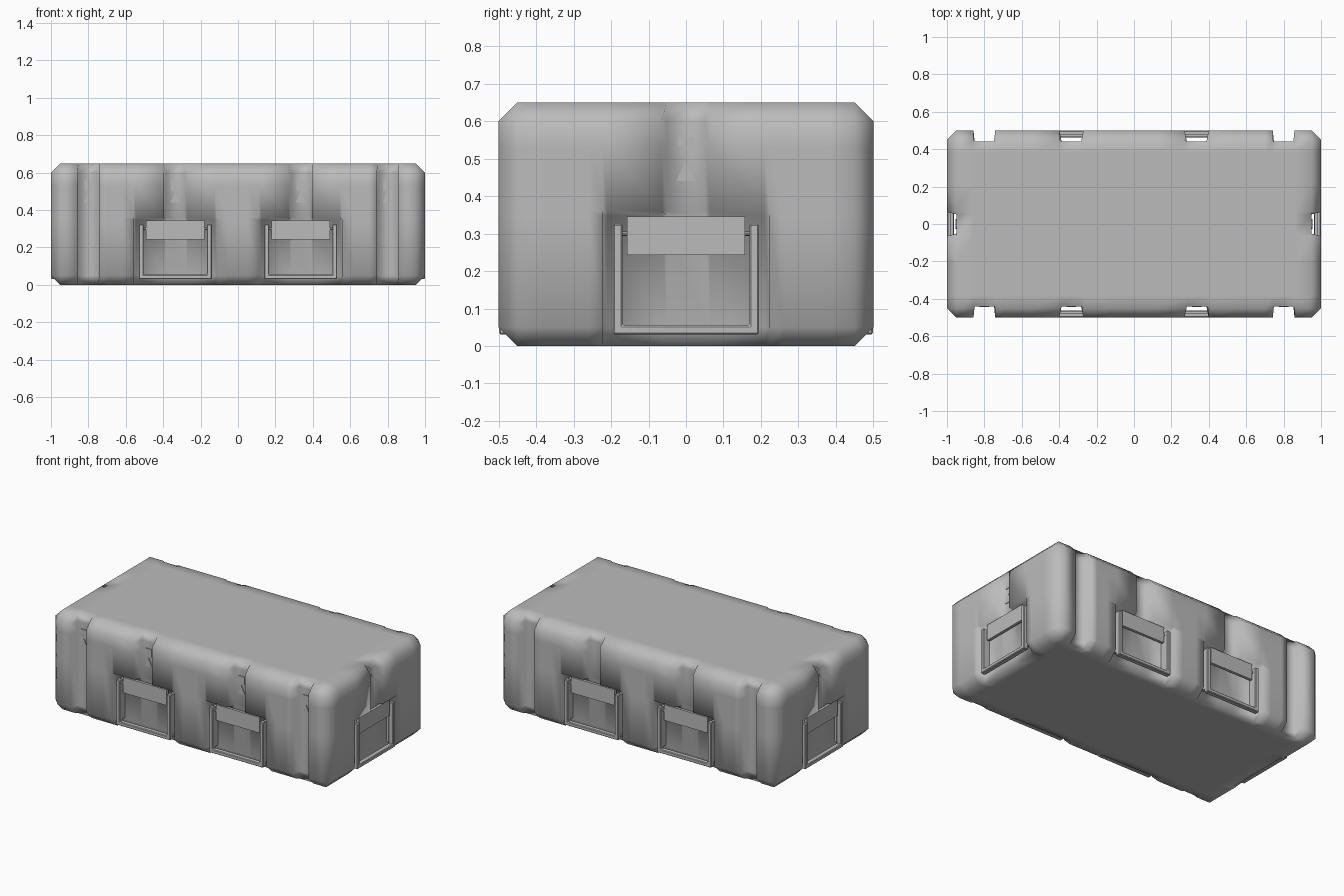
import bpy, bmesh
from math import pi
from mathutils import Matrix, Vector

if "Cube" in bpy.data.objects:
    bpy.data.objects.remove(bpy.data.objects["Cube"])

grey = bpy.data.materials.new("case_grey")
grey.use_nodes = True
grey.diffuse_color = (0.5, 0.5, 0.5, 1)
grey.node_tree.nodes["Principled BSDF"].inputs["Base Color"].default_value = (0.5, 0.5, 0.5, 1)

W, D, H = 2.0, 1.0, 0.65
LONG_DEPTH, END_DEPTH = 0.06, 0.05
POCKET_X, CORNER_X = 0.335, 0.80
GROOVE, POCKET, POCKET_TOP, WALL = 0.052, 0.21, 0.348, 0.012


def finish(bm, name, smooth=False):
    bmesh.ops.recalc_face_normals(bm, faces=bm.faces[:])
    mesh = bpy.data.meshes.new(name)
    bm.to_mesh(mesh)
    bm.free()
    mesh.materials.append(grey)
    if smooth:
        mesh.shade_smooth()
    obj = bpy.data.objects.new(name, mesh)
    bpy.context.collection.objects.link(obj)
    return obj


def prism(name, points, front, back, place, bevel=0.0):
    """Extrude a wall-plane outline (across, up) from depth front to back."""
    bm = bmesh.new()
    face = bm.faces.new([bm.verts.new((u, front, z)) for u, z in points])
    moved = bmesh.ops.extrude_face_region(bm, geom=[face])["geom"]
    bmesh.ops.translate(bm, vec=(0, back - front, 0),
                        verts=[v for v in moved if isinstance(v, bmesh.types.BMVert)])
    bmesh.ops.recalc_face_normals(bm, faces=bm.faces[:])
    if bevel:
        bmesh.ops.bevel(bm, geom=bm.edges[:], offset=bevel, segments=1, affect='EDGES')
    bm.transform(place)
    return finish(bm, name)


def rect(u0, u1, z0, z1):
    return [(u0, z0), (u1, z0), (u1, z1), (u0, z1)]


# Case body: chamfered box, sliced along the recess borders
bm = bmesh.new()
bmesh.ops.create_cube(bm, size=1, matrix=Matrix.Translation((0, 0, H / 2)) @ Matrix.Diagonal((W, D, H, 1)))
bmesh.ops.bevel(bm, geom=bm.edges[:], offset=0.05, segments=1, affect='EDGES')


def slice_at(axis, value):
    normal = Vector((0, 0, 0))
    normal[axis] = 1
    bmesh.ops.bisect_plane(bm, geom=bm.verts[:] + bm.edges[:] + bm.faces[:], dist=1e-5,
                           plane_co=normal * value, plane_no=normal)


x_lines, y_lines = [0.05, 0.62, 0.70], [0.26, 0.38]
for half in (GROOVE, POCKET):
    for extra in (0, WALL):
        x_lines += [POCKET_X - half - extra, POCKET_X + half + extra]
        y_lines.append(half + extra)
for edge in (GROOVE, GROOVE + 0.006):
    x_lines += [CORNER_X - edge, CORNER_X + edge]
for axis, lines in ((0, x_lines), (1, y_lines)):
    for value in lines:
        slice_at(axis, value)
        slice_at(axis, -value)
for value in (POCKET_TOP, POCKET_TOP + WALL, 0.53):
    slice_at(2, value)

# Push the grooves and handle pockets in
for v in bm.verts:
    ax, ay, z = abs(v.co.x), abs(v.co.y), v.co.z

    def recessed(offset):
        in_pocket = offset < POCKET + 0.001 and z < POCKET_TOP + 0.001
        return offset < GROOVE + 0.001 or in_pocket

    lean = 0.015 if z < 0.02 else 0
    floor_y, floor_x = D / 2 - LONG_DEPTH, W / 2 - END_DEPTH
    if ay > floor_y and abs(ax - CORNER_X) < GROOVE + 0.001:
        v.co.y *= floor_y / ay
    elif ay > floor_y and recessed(abs(ax - POCKET_X)):
        v.co.y *= (floor_y - lean) / ay
    elif ax > floor_x - 0.001 and recessed(ay):
        v.co.x *= (floor_x - lean) / ax
finish(bm, "case_body", smooth=True)


# Folding handle: U-shaped grip, side cheeks, flap and hinge pin
def handle(side, place, depth):
    out, inn, low, bar, top = 0.195, 0.169, 0.031, 0.055, 0.325
    u_shape = [(-out, low), (out, low), (out, top), (inn, top),
               (inn, bar), (-inn, bar), (-inn, top), (-out, top)]
    prism(side + "_handle_grip", u_shape, 0.001, 0.034, place, 0.004)
    for s, label in ((-1, "a"), (1, "b")):
        prism(f"{side}_handle_cheek_{label}", rect(*sorted((s * 0.172, s * 0.192)), 0.06, 0.32),
              0.03, depth + 0.005, place)
    prism(side + "_handle_flap", rect(-0.157, 0.157, 0.243, 0.345), 0.018, 0.036, place)
    bm = bmesh.new()
    bmesh.ops.create_cone(bm, cap_ends=True, segments=10, radius1=0.007, radius2=0.007, depth=0.36,
                          matrix=place @ Matrix.Translation((0, 0.03, 0.30)) @ Matrix.Rotation(pi / 2, 4, 'Y'))
    finish(bm, side + "_hinge_pin")


# Thin marker plates on a groove floor
def marker(side, place, depth, low):
    front, back = depth - 0.004, depth + 0.002
    prism(side + "_marker_plate", rect(-0.022, 0.022, low, 0.557), front, back, place)
    prism(side + "_marker_arrow", [(-0.026, 0.44), (0.026, 0.44), (0, 0.495)], front, back, place)


def wall(angle, distance, across=0.0):
    return Matrix.Rotation(angle, 4, 'Z') @ Matrix.Translation((across, -distance, 0))


for name, angle in (("front", 0), ("back", pi)):
    for s, label in ((-1, "right"), (1, "left")):
        place = wall(angle, D / 2, s * POCKET_X)
        handle(f"{name}_{label}", place, LONG_DEPTH)
        if name == "front":
            marker(f"front_inner_{label}", place, LONG_DEPTH, 0.505)
            marker(f"front_outer_{label}", wall(0, D / 2, s * CORNER_X), LONG_DEPTH, 0.505)

for name, angle in (("left_end", pi / 2), ("right_end", -pi / 2)):
    place = wall(angle, W / 2)
    handle(name, place, END_DEPTH)
    marker(name, place, END_DEPTH, 0.535)
